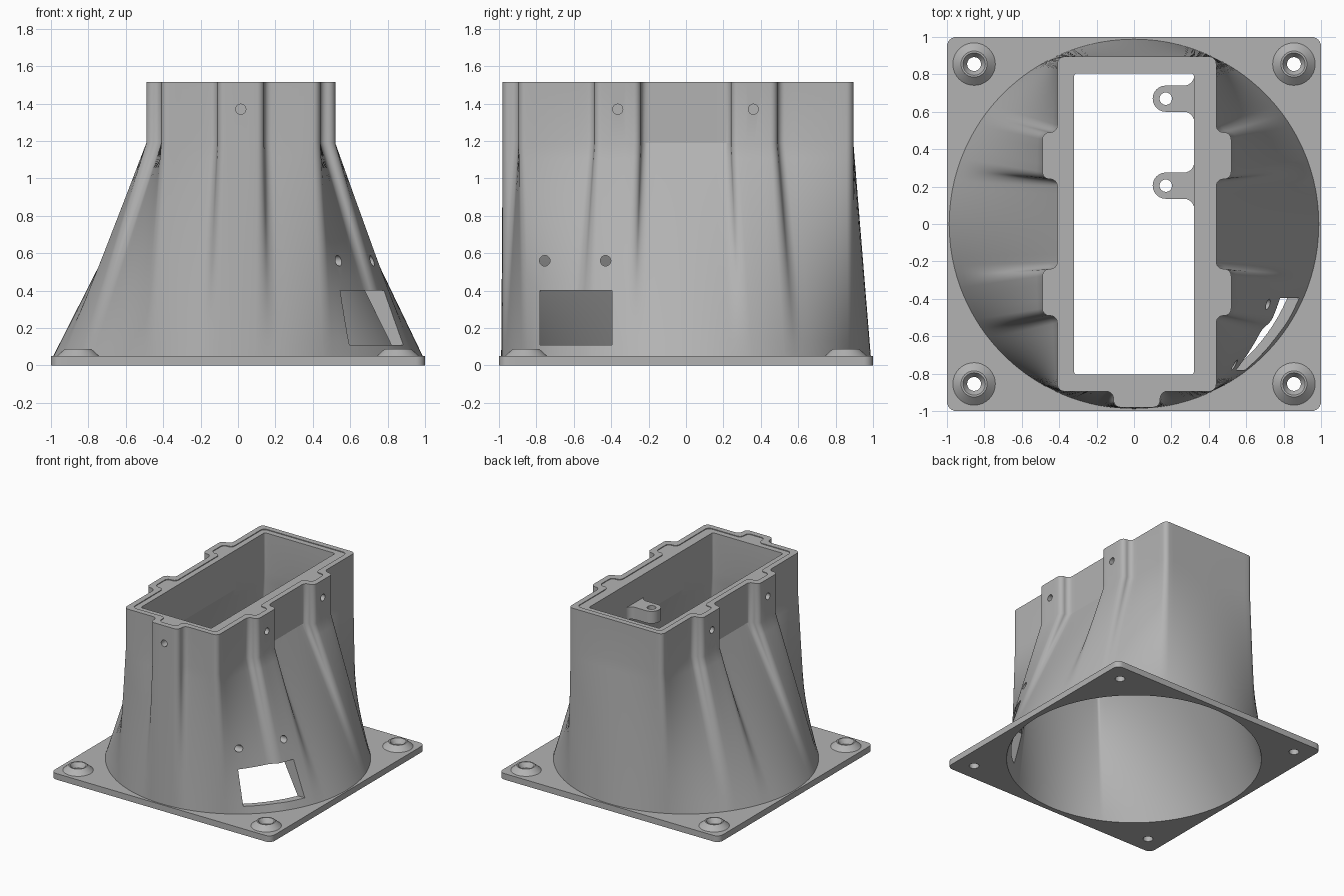
import bpy, bmesh, math
from mathutils import Vector, Matrix

cube = bpy.data.objects.get("Cube")
if cube:
    bpy.data.objects.remove(cube)

grey = bpy.data.materials.new("matte_grey")
grey.use_nodes = True
GREY = (0.45, 0.45, 0.45, 1)
grey.diffuse_color = GREY
grey.node_tree.nodes["Principled BSDF"].inputs["Base Color"].default_value = GREY

TOP, NECK, FLOOR = 1.515, 1.19, 0.05


def make_object(name, bm):
    bmesh.ops.recalc_face_normals(bm, faces=bm.faces[:])
    mesh = bpy.data.meshes.new(name)
    bm.to_mesh(mesh)
    bm.free()
    mesh.materials.append(grey)
    ob = bpy.data.objects.new(name, mesh)
    bpy.context.collection.objects.link(ob)
    return ob


def loft(name, rings):
    """Closed solid through a stack of rings with equal point counts."""
    bm = bmesh.new()
    rows = [[bm.verts.new(p) for p in ring] for ring in rings]
    n = len(rows[0])
    for low, high in zip(rows, rows[1:]):
        for i in range(n):
            j = (i + 1) % n
            bm.faces.new((low[i], low[j], high[j], high[i]))
    bm.faces.new(rows[0][::-1])
    bm.faces.new(rows[-1])
    return make_object(name, bm)


def cone(name, r1, r2, depth, loc, axis="Z"):
    bm = bmesh.new()
    turn = {"Z": Matrix(), "X": Matrix.Rotation(math.pi / 2, 4, "Y"),
            "Y": Matrix.Rotation(math.pi / 2, 4, "X")}[axis]
    bmesh.ops.create_cone(bm, cap_ends=True, segments=40, radius1=r1, radius2=r2,
                          depth=depth, matrix=Matrix.Translation(loc) @ turn)
    return make_object(name, bm)


def box(name, low, high):
    bm = bmesh.new()
    lo, hi = Vector(low), Vector(high)
    bmesh.ops.create_cube(bm, size=1, matrix=Matrix.Translation((lo + hi) / 2)
                          @ Matrix.Diagonal((*(hi - lo), 1)))
    return make_object(name, bm)


def combine(ob, other, operation):
    mod = ob.modifiers.new(operation.lower(), "BOOLEAN")
    mod.object, mod.operation, mod.solver = other, operation, "EXACT"
    other.hide_render = True
    bpy.context.view_layer.objects.active = ob
    bpy.ops.object.modifier_apply(modifier=mod.name)
    bpy.data.objects.remove(other)


def rounded_path(corners, radii, steps=6):
    """Open path with each right-angled inner corner rounded off."""
    c = [Vector(p) for p in corners]
    if not isinstance(radii, (list, tuple)):
        radii = [radii] * (len(c) - 2)
    path = [c[0]]
    for a, b, d, r in zip(c, c[1:], c[2:], radii):
        u, v = (a - b).normalized(), (d - b).normalized()
        for k in range(steps + 1):
            t = math.pi / 2 * k / steps
            path.append(b + r * (u + v) - r * (v * math.cos(t) + u * math.sin(t)))
    return path + [c[-1]]


def outline(quarters, radius):
    """Points of a closed outline, each with its matching angle on a circle."""
    pts, angles = [], []
    for q, corners in enumerate(quarters):
        path = rounded_path(corners, radius)
        dense = []
        for a, b in zip(path, path[1:]):
            cuts = max(1, round((b - a).length / 0.04))
            dense += [a.lerp(b, k / cuts) for k in range(cuts)]
        dense.append(path[-1])
        lengths = [0]
        for a, b in zip(dense, dense[1:]):
            lengths.append(lengths[-1] + (b - a).length)
        pts += dense[:-1]
        angles += [(q + s / lengths[-1]) * math.pi / 2 for s in lengths[:-1]]
    return pts, angles


def flat(pts, z):
    return [(p.x, p.y, z) for p in pts]


def rectangle(w, h):
    return [[(w, 0), (w, h), (0, h)], [(0, h), (-w, h), (-w, 0)],
            [(-w, 0), (-w, -h), (0, -h)], [(0, -h), (w, -h), (w, 0)]]


def neck_outline(d):
    """Neck rectangle with two side ribs per side and one front rib, inset by d."""
    cx, w, h = 0.015, 0.425 - d, 0.895 - d
    rib = w + 0.08
    near, far = 0.24 + d, 0.49 - d
    fw, fy = 0.125 - d, -0.98 + d
    side = [(w, 0), (w, near), (rib, near), (rib, far), (w, far), (w, h)]
    front = [(fw, -h), (fw, fy), (0, fy)]

    def place(pts, sx=1, sy=1):
        return [(cx + sx * x, sy * y) for x, y in pts]
    return [place(side + [(0, h)]),
            place(side + [(0, h)], sx=-1)[::-1],
            place(side, -1, -1) + place(front, -1),
            place(front)[::-1] + place(side, 1, -1)[::-1]]


def duct(name, shape, radius, z0, z1, bottom, top):
    """Circle at z0 blending to an outline at z1, with straight ends."""
    pts, angles = shape
    circle = [Vector((radius * math.cos(a), radius * math.sin(a))) for a in angles]
    rings = [flat(circle, bottom)]
    levels = 14
    for k in range(levels + 1):
        f = k / levels
        rings.append(flat([c.lerp(p, f) for c, p in zip(circle, pts)], z0 + (z1 - z0) * f))
    return loft(name, rings + [flat(pts, top)])


# Base plate joined to the outer duct
body = duct("duct_body", outline(neck_outline(0), 0.038), 0.988, FLOOR, NECK, 0.01, TOP)
plate_pts = outline(rectangle(1, 1), 0.05)[0]
combine(body, loft("plate", [flat(plate_pts, 0), flat(plate_pts, FLOOR)]), "UNION")

# Corner screw bosses
spots = [(x, y) for x in (-0.855, 0.855) for y in (-0.855, 0.855)]
for x, y in spots:
    combine(body, cone("boss", 0.126, 0.07, 0.05, (x, y, 0.064)), "UNION")
    combine(body, cone("screw_hole", 0.037, 0.037, 0.4, (x, y, 0)), "DIFFERENCE")
    combine(body, cone("countersink", 0.035, 0.062, 0.04, (x, y, 0.072)), "DIFFERENCE")

# Hollow interior, and the shallow step around the rim
inside = duct("inside", outline(rectangle(0.32, 0.805), 0.015), 0.96, 0, NECK, -0.1, TOP + 0.1)
combine(body, inside, "DIFFERENCE")
step = outline(neck_outline(0.045), 0.035)[0]
combine(body, loft("rim_step", [flat(step, TOP - 0.006), flat(step, TOP + 0.1)]), "DIFFERENCE")

# Side window with two fixing holes above it
combine(body, box("window", (0.45, -0.78, 0.11), (1.2, -0.395, 0.4)), "DIFFERENCE")
for y in (-0.755, -0.43):
    combine(body, cone("fixing_hole", 0.028, 0.028, 0.8, (0.8, y, 0.56), "X"), "DIFFERENCE")

# Blind holes in the ribs
for y in (-0.365, 0.36):
    for x in (-0.49, 0.52):
        combine(body, cone("rib_hole", 0.027, 0.027, 0.2, (x, y, 1.37), "X"), "DIFFERENCE")
combine(body, cone("rib_hole", 0.027, 0.027, 0.2, (0.015, -0.98, 1.37), "Y"), "DIFFERENCE")

# Mounting tabs on the inner wall
parts = [body]
for label, y in (("front", 0.205), ("back", 0.67)):
    w, wall, tip = 0.07, 0.322, 0.1
    corners = [(wall, y - 0.13), (wall, y - w), (tip, y - w),
               (tip, y + w), (wall, y + w), (wall, y + 0.13)]
    path = rounded_path(corners, [0.055, 0.069, 0.069, 0.055])
    path += [Vector((0.36, y + 0.13)), Vector((0.36, y - 0.13))]
    tab = loft(label + "_tab", [flat(path, 1.22), flat(path, 1.32)])
    combine(tab, cone("tab_hole", 0.033, 0.033, 0.4, (0.17, y, 1.27)), "DIFFERENCE")
    parts.append(tab)

# Smooth shading with crisp edges
bpy.ops.object.select_all(action="DESELECT")
for ob in parts:
    ob.select_set(True)
bpy.context.view_layer.objects.active = body
bpy.ops.object.shade_smooth_by_angle(angle=math.radians(22))
